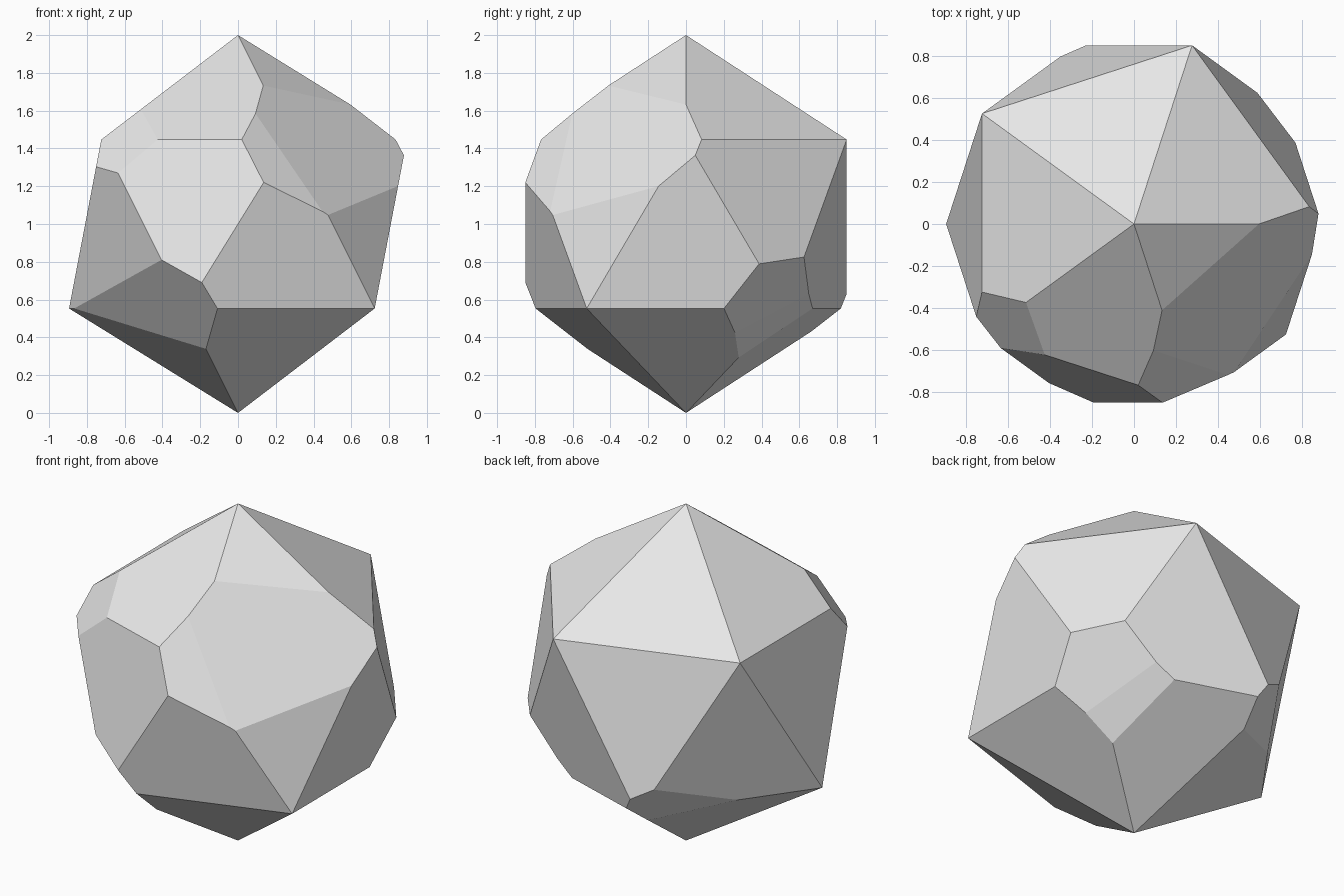
import bpy
import bmesh
from mathutils import Vector

cube = bpy.data.objects.get("Cube")
if cube:
    bpy.data.objects.remove(cube, do_unlink=True)

# Stone material
stone = bpy.data.materials.new("light grey stone")
stone.use_nodes = True
grey = (0.8, 0.8, 0.8, 1)
stone.diffuse_color = grey
stone.node_tree.nodes["Principled BSDF"].inputs["Base Color"].default_value = grey

# Chipped corners: outward direction and plane offset
CHIPS = [
    ((-1, -1, 1), 2.495),        # upper front, -x side
    ((1, -0.905, 0.889), 2.046),   # upper +x corner
    ((1, -1.24, 0.965), 2.368),   # upper front, +x side
    ((-1, -1, -1), 0.352),       # lower front
    ((-1, 1, -1), 0.448),        # lower back
    ((1, 0.9, -0.9), 0.407),     # lower back, +x side
    ((1, 1.033, -1.153), 0.334),  # second chip beside it
]


def chip(bm, direction, offset):
    """Slice off everything beyond a plane and cap the cut."""
    normal = Vector(direction)
    point = normal * (offset / normal.length_squared)
    bmesh.ops.bisect_plane(bm, geom=bm.verts[:] + bm.edges[:] + bm.faces[:],
                           dist=1e-5, plane_co=point, plane_no=normal,
                           clear_outer=True)
    rim = [e for e in bm.edges if e.is_boundary]
    bmesh.ops.holes_fill(bm, edges=rim, sides=0)


# Faceted rock: a twenty-sided ball with its corners chipped away
bm = bmesh.new()
bmesh.ops.create_icosphere(bm, subdivisions=1, radius=1)
bmesh.ops.translate(bm, verts=bm.verts, vec=(0, 0, 1))
for direction, offset in CHIPS:
    chip(bm, direction, offset)
bmesh.ops.recalc_face_normals(bm, faces=bm.faces)

mesh = bpy.data.meshes.new("rock")
bm.to_mesh(mesh)
bm.free()
mesh.materials.append(stone)
rock = bpy.data.objects.new("rock", mesh)
bpy.context.collection.objects.link(rock)
